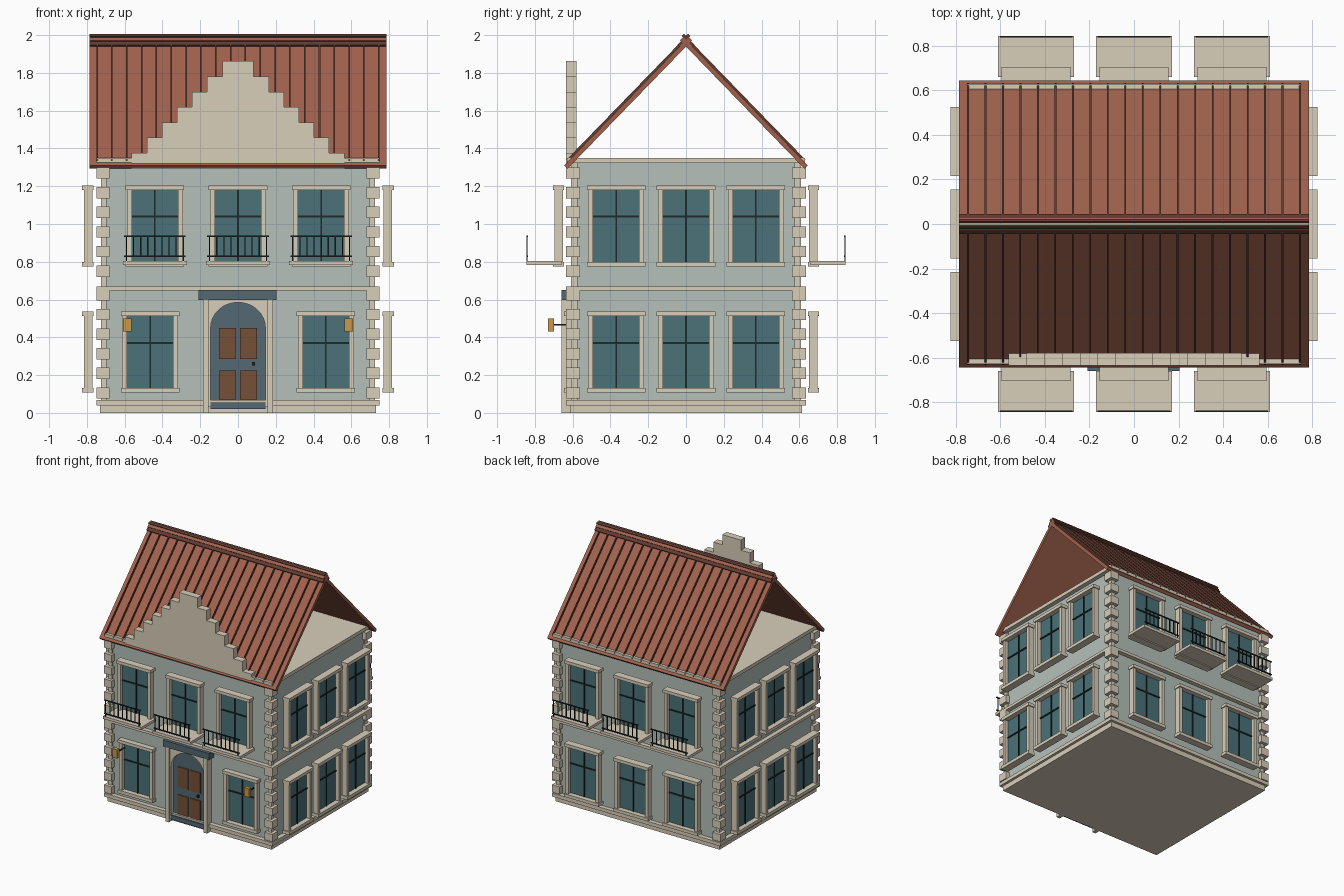
import bpy, bmesh, math
from mathutils import Matrix, Vector

if "Cube" in bpy.data.objects:
    bpy.data.objects.remove(bpy.data.objects["Cube"])

COLORS = {
    "cream": (.69, .62, .49), "plaster": (.46, .53, .49), "glass": (.07, .17, .19),
    "tile": (.35, .12, .075), "tile_dark": (.12, .045, .03), "slate": (.09, .14, .17),
    "wood": (.18, .08, .04), "iron": (.013, .022, .024), "brass": (.57, .32, .07),
}
MATS = {}
for key, rgb in COLORS.items():
    MATS[key] = bpy.data.materials.new(key)
    MATS[key].diffuse_color = (*rgb, 1)


class Part:
    """Collects geometry for one named object."""
    def __init__(self, name, mat):
        self.name, self.mat, self.bm = name, mat, bmesh.new()

    def box(self, x0, x1, y0, y1, z0, z1, m=Matrix()):
        t = Matrix.Translation(((x0 + x1) / 2, (y0 + y1) / 2, (z0 + z1) / 2))
        s = Matrix.Diagonal((abs(x1 - x0), abs(y1 - y0), abs(z1 - z0), 1))
        bmesh.ops.create_cube(self.bm, size=1, matrix=m @ t @ s)
        return self

    def prism(self, polys, direction):
        """Extrude flat polygons (lists of points) along a direction."""
        faces = [self.bm.faces.new([self.bm.verts.new(p) for p in poly]) for poly in polys]
        bmesh.ops.remove_doubles(self.bm, verts=self.bm.verts, dist=1e-5)
        out = bmesh.ops.extrude_face_region(self.bm, geom=faces, use_keep_orig=True)
        vs = [g for g in out["geom"] if isinstance(g, bmesh.types.BMVert)]
        bmesh.ops.translate(self.bm, verts=vs, vec=direction)
        return self

    def done(self):
        bmesh.ops.recalc_face_normals(self.bm, faces=self.bm.faces)
        me = bpy.data.meshes.new(self.name)
        self.bm.to_mesh(me)
        self.bm.free()
        me.materials.append(MATS[self.mat])
        ob = bpy.data.objects.new(self.name, me)
        bpy.context.collection.objects.link(ob)
        return ob


# Walls, plinth, floor band and top slab
Part("walls", "plaster").box(-.715, .715, -.60, .60, .03, 1.33).done()
trim = Part("plinth", "cream").box(-.73, .73, -.615, .615, 0, .045)
trim.box(-.75, .75, -.635, .635, .04, .068).done()
Part("floor_band", "cream").box(-.75, .75, -.635, .635, .648, .67).done()
Part("top_slab", "cream").box(-.75, .75, -.63, .63, 1.322, 1.35).done()

# Corner quoins: large blocks over a slimmer core
quoins = Part("quoins", "cream")
heights = [.105 + .104 * i for i in range(6)] + [.75 + .104 * i for i in range(6)]
for sx in (-1, 1):
    for sy in (-1, 1):
        quoins.box(sx * .695, sx * .725, sy * .575, sy * .61, .06, 1.325)
        for z in heights:
            quoins.box(sx * .68, sx * .75, sy * .56, sy * .635, z - .03, z + .03)
quoins.done()

# Windows: local frame faces -y, "back" is the distance of the frame from the centre
frames, panes, bars = Part("window_frames", "cream"), Part("window_panes", "glass"), Part("window_bars", "iron")


def window(angle, u, back, z0):
    m = Matrix.Rotation(angle, 4, 'Z') @ Matrix.Translation((u, -back, z0))
    h = .38
    for s in (-1, 1):
        frames.box(s * .122, s * .148, -.045, 0, 0, h, m)
    frames.box(-.155, .155, -.055, .005, h, h + .025, m)
    frames.box(-.155, .155, -.055, .005, -.025, 0, m)
    panes.box(-.122, .122, -.015, -.005, 0, h, m)
    bars.box(-.004, .004, -.022, -.012, 0, h, m)
    bars.box(-.122, .122, -.022, -.012, .234, .244, m)


FRONT, RIGHT, BACK, LEFT = 0, math.pi / 2, math.pi, -math.pi / 2
for z in (.132, .80):
    for u in (-.37, 0, .37):
        window(RIGHT, u, .77, z)
        window(LEFT, u, .77, z)
    for u in (-.44, 0, .44):
        window(BACK, u, .65, z)
for u in (-.44, 0, .44):
    window(FRONT, u, .65, .80)
for u in (-.465, .465):
    window(FRONT, u, .59, .132)
for p in (frames, panes, bars):
    p.done()

# Balconies front and back
slabs, rails = Part("balcony_slabs", "cream"), Part("balcony_railings", "iron")
for angle in (FRONT, BACK):
    for u in (-.44, 0, .44):
        m = Matrix.Rotation(angle, 4, 'Z') @ Matrix.Translation((u, 0, 0))
        slabs.box(-.17, .17, -.845, -.66, .783, .805, m)
        for z in (.828, .936):
            rails.box(-.163, .163, -.845, -.837, z - .004, z + .004, m)
        for i in range(9):
            x = -.15 + .0375 * i
            rails.box(x - .003, x + .003, -.844, -.838, .805 if i in (0, 8) else .828, .936, m)
slabs.done()
rails.done()

# Roof slopes with raised seams, built along the slope and mirrored
roof, seams = Part("roof_slopes", "tile"), Part("roof_seams", "tile_dark")
ridge_edges = Part("ridge_edges", "tile_dark")
length, pitch = math.hypot(.645, .665), math.atan2(.665, .645)
for angle in (FRONT, BACK):
    m = (Matrix.Rotation(angle, 4, 'Z') @ Matrix.Translation((0, 0, 1.975))
         @ Matrix.Rotation(pitch, 4, 'X'))
    roof.box(-.785, .785, -length, .02, -.025, 0, m)
    for i in range(20):
        x = -.746 + .0785 * i
        seams.box(x - .004, x + .004, -length + .03, -.02, -.002, .012, m)
    ridge_edges.box(-.785, .785, -.05, .03, -.002, .014, m)
roof.done()
seams.done()
ridge_edges.done()
Part("ridge_cap", "cream").box(-.785, .785, -.014, .014, 1.97, 2.0).done()

# Stepped front gable
gable = Part("stepped_gable", "cream")
for i in range(7):
    w = .563 - .08 * i
    gable.box(-w, w, -.635, -.58, 1.295 + .081 * i, 1.376 + .081 * i)
gable.done()

# Door: arched leaf, arched surround, posts and header
N = 16
arch = [(.145 * math.cos(math.pi * i / N), .45 + .135 * math.sin(math.pi * i / N)) for i in range(N + 1)]
leaf = [(.145, .03)] + arch + [(-.145, .03)]
Part("door_leaf", "slate").prism([[(x, -.616, z) for x, z in leaf]], Vector((0, .016, 0))).done()
inner = leaf
outer = [(.165, .03), (.165, .45)] + [(x * 1.138, .6) for x, z in arch[1:-1]] + [(-.165, .45), (-.165, .03)]
quads = [[(x, -.642, z) for x, z in (inner[i], inner[i + 1], outer[i + 1], outer[i])]
         for i in range(len(inner) - 1)]
Part("door_arch", "cream").prism(quads, Vector((0, .042, 0))).done()
panels = Part("door_panels", "wood")
for s in (-1, 1):
    for z0, z1 in ((.07, .225), (.285, .45)):
        panels.box(s * .01, s * .1, -.624, -.61, z0, z1)
panels.done()
posts = Part("door_posts", "cream")
for s in (-1, 1):
    posts.box(s * .155, s * .185, -.658, -.60, 0, .6)
posts.done()
Part("door_header", "slate").box(-.208, .205, -.66, -.60, .598, .65).done()
Part("door_step", "slate").box(-.145, .145, -.645, -.60, .02, .055).done()
Part("door_handle", "iron").box(.075, .09, -.632, -.61, .25, .27).done()

# Wall lanterns on thin arms
lamps, arms = Part("lanterns", "brass"), Part("lantern_arms", "iron")
for s in (-1, 1):
    lamps.box(s * .565, s * .608, -.73, -.70, .43, .50)
    arms.box(s * .582, s * .59, -.702, -.60, .462, .47)
lamps.done()
arms.done()

for m in bpy.data.materials:
    if m.users and not m.is_grease_pencil:
        m.use_nodes = True
        m.node_tree.nodes["Principled BSDF"].inputs["Base Color"].default_value = m.diffuse_color
